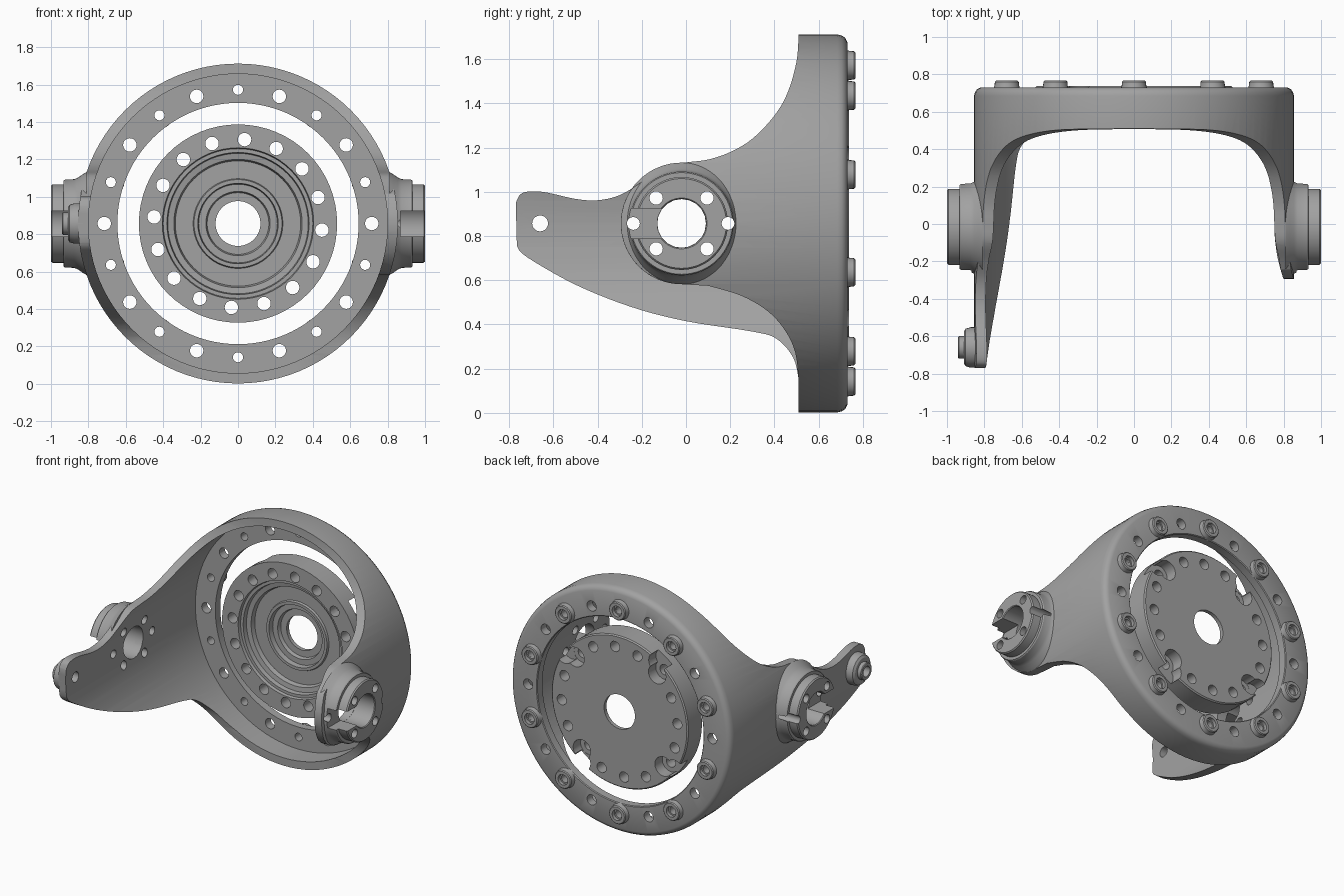
import bpy, bmesh, math
from mathutils import Vector

if "Cube" in bpy.data.objects:
    bpy.data.objects.remove(bpy.data.objects["Cube"])

ZC = 0.857          # height of the main axis
BOSS_Y = -0.02      # pivot axis position
TIP_Y = -0.66       # long arm end hole
parts = []

grey = bpy.data.materials.new("machined_grey")
grey.use_nodes = True
grey.diffuse_color = (0.36, 0.36, 0.36, 1)
grey.node_tree.nodes["Principled BSDF"].inputs["Base Color"].default_value = (0.36, 0.36, 0.36, 1)


def finish(name, bm, keep=True):
    bmesh.ops.recalc_face_normals(bm, faces=bm.faces)
    mesh = bpy.data.meshes.new(name)
    bm.to_mesh(mesh)
    bm.free()
    obj = bpy.data.objects.new(name, mesh)
    bpy.context.scene.collection.objects.link(obj)
    if keep:
        mesh.materials.append(grey)
        parts.append(obj)
    else:
        obj.hide_render = True
    return obj


def place(axis, center, r, a, t):
    u, v = r * math.cos(a), r * math.sin(a)
    return Vector(center) + Vector((u, t, v) if axis == "Y" else (t, u, v))


def revolve(name, profile, axis, center, steps=64):
    """Closed ring profile of (radius, distance along axis)."""
    bm = bmesh.new()
    rings = [[bm.verts.new(place(axis, center, r, math.tau * i / steps, t))
              for r, t in profile] for i in range(steps)]
    n = len(profile)
    for i in range(steps):
        p, q = rings[i], rings[(i + 1) % steps]
        for j in range(n):
            k = (j + 1) % n
            bm.faces.new((p[j], p[k], q[k], q[j]))
    return finish(name, bm)


def rods(holes, axis, start, end, steps=20):
    """Cutter made of separate cylinders: (center, radius) each."""
    bm = bmesh.new()
    for center, r in holes:
        ends = [[bm.verts.new(place(axis, center, r, math.tau * i / steps, t))
                 for i in range(steps)] for t in (start, end)]
        for e in ends:
            bm.faces.new(e)
        for i in range(steps):
            k = (i + 1) % steps
            bm.faces.new((ends[0][i], ends[0][k], ends[1][k], ends[1][i]))
    return finish("cutter", bm, False)


def prism(outline, x0, x1):
    """Side outline of (y, z) extruded along x."""
    bm = bmesh.new()
    a, b = [[bm.verts.new((x, y, z)) for y, z in outline] for x in (x0, x1)]
    bm.faces.new(a)
    bm.faces.new(b)
    for i in range(len(a)):
        k = (i + 1) % len(a)
        bm.faces.new((a[i], a[k], b[k], b[i]))
    return finish("cutter", bm, False)


def cut(obj, cutter, mode="DIFFERENCE"):
    mod = obj.modifiers.new("cut", "BOOLEAN")
    mod.operation, mod.solver, mod.object = mode, "EXACT", cutter
    bpy.context.view_layer.update()
    graph = bpy.context.evaluated_depsgraph_get()
    mesh = bpy.data.meshes.new_from_object(obj.evaluated_get(graph))
    obj.modifiers.clear()
    obj.data = mesh
    bpy.data.objects.remove(cutter)


def smooth(points, steps=5):
    """Catmull-Rom curve through the points."""
    p = [Vector(q) for q in points]
    p = [p[0]] + p + [p[-1]]
    out = []
    for a, b, c, d in zip(p, p[1:], p[2:], p[3:]):
        for i in range(steps):
            t = i / steps
            out.append(0.5 * (2 * b + (c - a) * t + (2 * a - 5 * b + 4 * c - d) * t * t
                              + (3 * b - a - 3 * c + d) * t ** 3))
    return [tuple(v) for v in out + [p[-1]]]


def polar(radius, degrees):
    """Point on the main axis plane, angle measured from the top toward +x."""
    a = math.radians(degrees)
    return (radius * math.sin(a), 0, ZC + radius * math.cos(a))


# Yoke: cylindrical shell with a rear flange, trimmed to its side outline
yoke = revolve("yoke", [(0.645, 0.67), (0.80, 0.67), (0.80, -0.85), (0.855, -0.85), (0.855, 0.685),
                        (0.85, 0.705), (0.84, 0.72), (0.82, 0.73), (0.65, 0.73), (0.645, 0.725)],
               "Y", (0, 0, ZC), 96)
upper = smooth([(-0.77, 0.95), (-0.74, 0.995), (-0.65, 1.0), (-0.5, 0.968), (-0.4, 0.962), (-0.3, 0.985),
                (-0.2, 1.045), (-0.1, 1.115), (0, 1.133), (0.1, 1.146), (0.2, 1.18), (0.3, 1.24),
                (0.4, 1.345), (0.46, 1.45), (0.5, 1.59), (0.51, 1.72)])
lower = smooth([(0.51, 0.15), (0.485, 0.25), (0.41, 0.335), (0.3, 0.368), (0, 0.415), (-0.25, 0.48),
                (-0.5, 0.58), (-0.72, 0.705), (-0.765, 0.755)])
cut(yoke, prism(upper + [(0.51, 1.9), (0.9, 1.9), (0.9, -0.2), (0.51, -0.2)] + lower, -1.2, 1.2), "INTERSECT")

# Short arm: trim the +x side to a rounded end
short_edge = smooth([(0.509, 0.15), (0.495, 0.27), (0.45, 0.37), (0.37, 0.46), (0.25, 0.53), (0.1, 0.575)])
round_end = [(BOSS_Y + 0.275 * math.cos(a), ZC + 0.275 * math.sin(a))
             for a in (math.radians(-90 - 9 * i) for i in range(21))]
cut(yoke, prism(short_edge + round_end + [(BOSS_Y, 1.4), (-1, 1.4), (-1, 0.05), (0.509, 0.05)], 0.1, 1.2))


# Pivot hole pattern shared by the arms and the bosses
def pivot_holes():
    small = [((0, BOSS_Y + y, ZC + z), 0.03) for y in (-0.115, 0.115) for z in (-0.115, 0.115)]
    return small + [((0, BOSS_Y + y, ZC), 0.029) for y in (-0.218, 0.21)]


cut(yoke, rods(pivot_holes() + [((0, BOSS_Y, ZC), 0.11), ((0, TIP_Y, ZC), 0.036)], "X", -1.2, 1.2))
cut(yoke, rods([(polar(0.715, 18 * i), 0.036 if i % 2 else 0.027) for i in range(20)], "Y", 0.6, 0.8))

# Pivot bosses with a keyed slot on each side
boss_profile = [(0.11, 0.81), (0.275, 0.81), (0.262, 0.832), (0.246, 0.855), (0.237, 0.875), (0.235, 0.925),
                (0.23, 0.932), (0.21, 0.932), (0.21, 0.992), (0.203, 1.0), (0.115, 1.0), (0.11, 0.995)]
for side, label in ((1, "left"), (-1, "right")):
    boss = revolve(label + "_pivot_boss", [(r, side * t) for r, t in boss_profile], "X", (0, BOSS_Y, ZC))
    slot = [(-0.4, ZC - 0.068), (-0.1, ZC - 0.068), (-0.1, ZC + 0.068), (-0.4, ZC + 0.068)]
    cut(boss, prism(slot, side * 0.87, side * 1.1))
    cut(boss, rods(pivot_holes(), "X", -1.2, 1.2))

# Long arm end bushing and nut
revolve("arm_end_bushing", [(0.036, -0.83), (0.108, -0.83), (0.108, -0.875), (0.10, -0.9), (0.085, -0.91),
                            (0.06, -0.91), (0.06, -0.935), (0.055, -0.94), (0.036, -0.94)],
        "X", (0, TIP_Y, ZC), 32)

# Rear flange bolts
for i in range(10):
    revolve("flange_bolt", [(0.027, 0.72), (0.072, 0.72), (0.066, 0.738), (0.064, 0.76), (0.058, 0.766),
                            (0.037, 0.766), (0.037, 0.742), (0.027, 0.742)],
            "Y", polar(0.715, 36 * i), 24)

# Hub disc with stepped front recess
hub = revolve("hub_disc", [(0.12, 0.737), (0.522, 0.737), (0.53, 0.729), (0.53, 0.58), (0.405, 0.58),
                           (0.40, 0.60), (0.38, 0.60), (0.375, 0.63), (0.343, 0.635), (0.335, 0.665),
                           (0.24, 0.665), (0.235, 0.65), (0.215, 0.65), (0.21, 0.685), (0.172, 0.685),
                           (0.165, 0.71), (0.12, 0.71)], "Y", (0, 0, ZC))

# Four hooked pockets opening through the rear rim
for k in range(4):
    angle = 49.5 + 90 * k
    cut(hub, rods([(polar(0.45, angle), 0.068)], "Y", 0.655, 0.8))
    cut(hub, rods([(polar(0.515, angle + 6), 0.066)], "Y", 0.656, 0.8))
cut(hub, rods([(polar(0.45, 4.5 + 22.5 * i), 0.036) for i in range(16)], "Y", 0.5, 0.9))

# Smooth shading with sharp machined edges
bpy.ops.object.select_all(action="DESELECT")
for obj in parts:
    obj.select_set(True)
bpy.context.view_layer.objects.active = yoke
bpy.ops.object.shade_smooth_by_angle(angle=math.radians(32))
